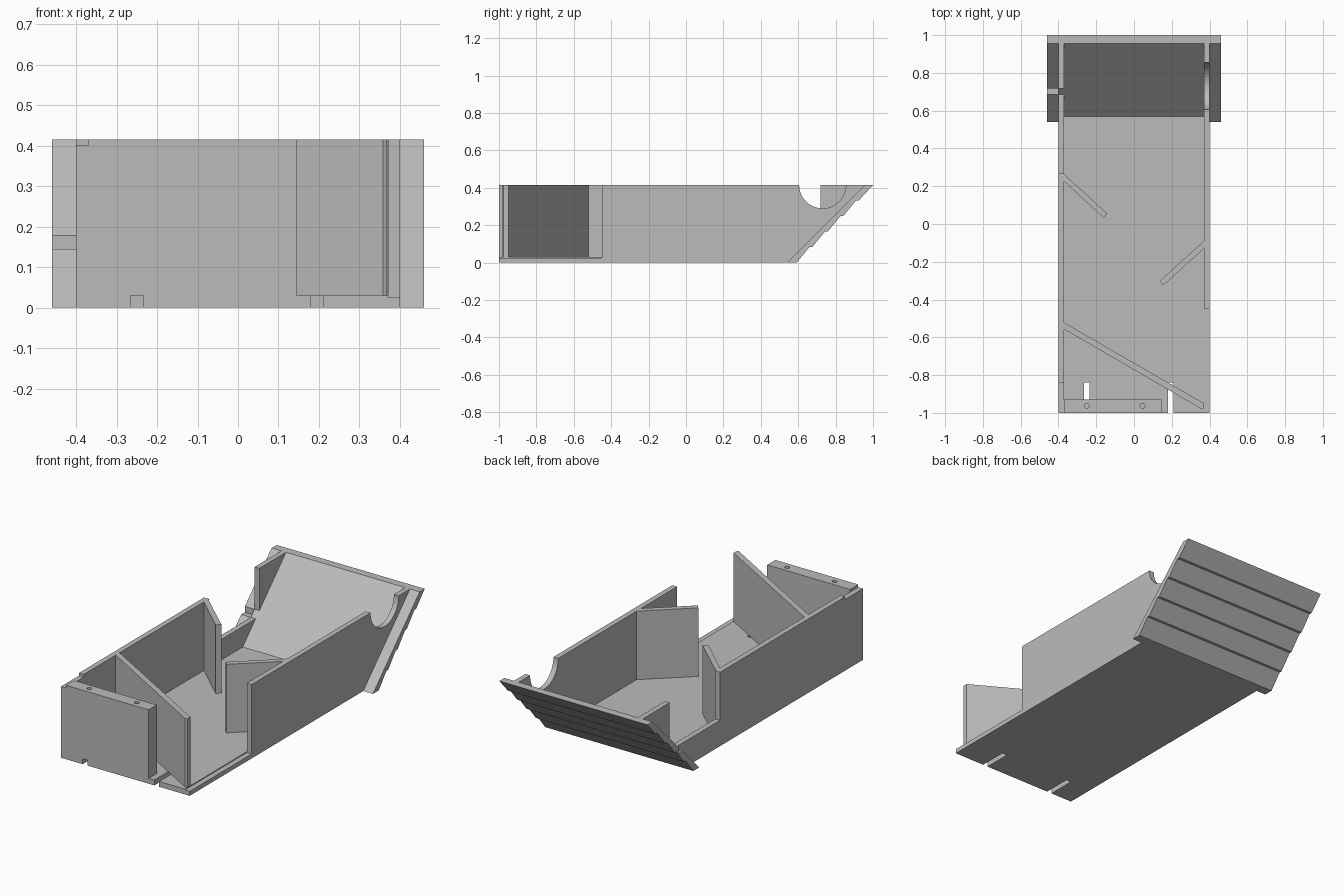
import bpy, bmesh, math
from mathutils import Vector

cube = bpy.data.objects.get("Cube")
if cube:
    bpy.data.objects.remove(cube, do_unlink=True)

grey = bpy.data.materials.new("plain_grey")
grey.use_nodes = True
grey.diffuse_color = (0.5, 0.5, 0.5, 1)
grey.node_tree.nodes["Principled BSDF"].inputs["Base Color"].default_value = grey.diffuse_color

TOP, FLOOR = 0.415, 0.03
OUT, INN = 0.4, 0.37       # outer and inner faces of the side walls
SLOPE = 0.54               # inner face of the sloping panel is y = SLOPE + z


def prism(name, outline, axis, lo, hi):
    """Extrude a flat outline along x (outline in y, z) or z (outline in x, y)."""
    bm = bmesh.new()
    place = (lambda a, b: (lo, a, b)) if axis == "x" else (lambda a, b: (a, b, lo))
    face = bm.faces.new([bm.verts.new(place(a, b)) for a, b in outline])
    step = Vector((hi - lo, 0, 0)) if axis == "x" else Vector((0, 0, hi - lo))
    ext = bmesh.ops.extrude_face_region(bm, geom=[face], use_keep_orig=True)
    bmesh.ops.translate(bm, vec=step, verts=[v for v in ext["geom"] if isinstance(v, bmesh.types.BMVert)])
    bmesh.ops.recalc_face_normals(bm, faces=bm.faces)
    mesh = bpy.data.meshes.new(name)
    bm.to_mesh(mesh)
    bm.free()
    mesh.materials.append(grey)
    obj = bpy.data.objects.new(name, mesh)
    bpy.context.collection.objects.link(obj)
    return obj


def box_outline(a0, a1, b0, b1):
    return [(a0, b0), (a1, b0), (a1, b1), (a0, b1)]


def circle(cx, cy, r, n=16):
    return [(cx + r * math.cos(2 * math.pi * i / n), cy + r * math.sin(2 * math.pi * i / n)) for i in range(n)]


def cut(obj, cutter):
    mod = obj.modifiers.new("cut", "BOOLEAN")
    mod.operation, mod.solver, mod.object = "DIFFERENCE", "EXACT", cutter
    bpy.context.view_layer.objects.active = obj
    bpy.ops.object.modifier_apply(modifier=mod.name)
    bpy.data.objects.remove(cutter, do_unlink=True)


# Floor with two open slots at the front edge
outline = [(-INN, -1)]
for x in (-0.265, 0.18):
    outline += [(x, -1), (x, -0.84), (x + 0.03, -0.84), (x + 0.03, -1)]
outline += [(INN, -1), (INN, 0.57), (-INN, 0.57)]
prism("floor", outline, "z", 0, FLOOR)
prism("floor_edge_strip", box_outline(INN, OUT, -1, -0.45), "z", 0, 0.025)

# Wall on the -x side: lowered front corner, wide side opening, sloping rear end
prism("opening_wall", [
    (-1, 0), (SLOPE, 0), (SLOPE + TOP, TOP), (0.718, TOP), (0.718, 0.178), (0.685, 0.145),
    (0.27, 0.145), (0.27, TOP), (-0.84, TOP), (-0.84, 0.4), (-1, 0.4)], "x", -OUT, -INN)

# Wall on the +x side with a half-round notch
notch = [(0.73 + 0.125 * math.cos(a), TOP - 0.125 * math.sin(a))
         for a in (math.pi * i / 24 for i in range(25))]
prism("notched_wall", [(-0.45, 0), (SLOPE, 0), (SLOPE + TOP, TOP)] + notch + [(-0.45, TOP)],
      "x", INN, OUT)

# Sloping rear panel with five overlapping boards on its outer side
BOARDS = 5
profile = [(SLOPE, 0)]
for i in range(BOARDS):
    low, high = TOP * i / BOARDS, TOP * (i + 1) / BOARDS
    profile += [(low + 0.592, low), (high + (0.577 if i < BOARDS - 1 else 0.585), high)]
profile.append((SLOPE + TOP, TOP))
panel = prism("sloping_panel", profile, "x", -0.46, 0.46)
cut(panel, prism("panel_cutter", box_outline(0.27, 0.718, 0.145, 0.5), "x", -0.6, -INN))

# Front block with two screw holes in its top
block = prism("front_block", box_outline(-INN, 0.145, -1, -0.928), "z", FLOOR, TOP)
for x in (-0.25, 0.045):
    cut(block, prism("hole_cutter", circle(x, -0.962, 0.013), "z", 0.3, 0.5))

# Upright baffles
prism("long_baffle", [(-INN, -0.522), (-INN, -0.557), (0.358, -0.98), (0.368, -0.975), (0.368, -0.948)],
      "z", FLOOR, TOP)
prism("opening_baffle", [(-OUT + 0.001, 0.27), (-0.376, 0.27), (-0.142, 0.055), (-0.162, 0.033), (-INN, 0.226)],
      "z", FLOOR, TOP)
prism("notched_side_baffle", [(INN, -0.09), (0.135, -0.303), (0.155, -0.325), (INN, -0.13)],
      "z", FLOOR, TOP)
